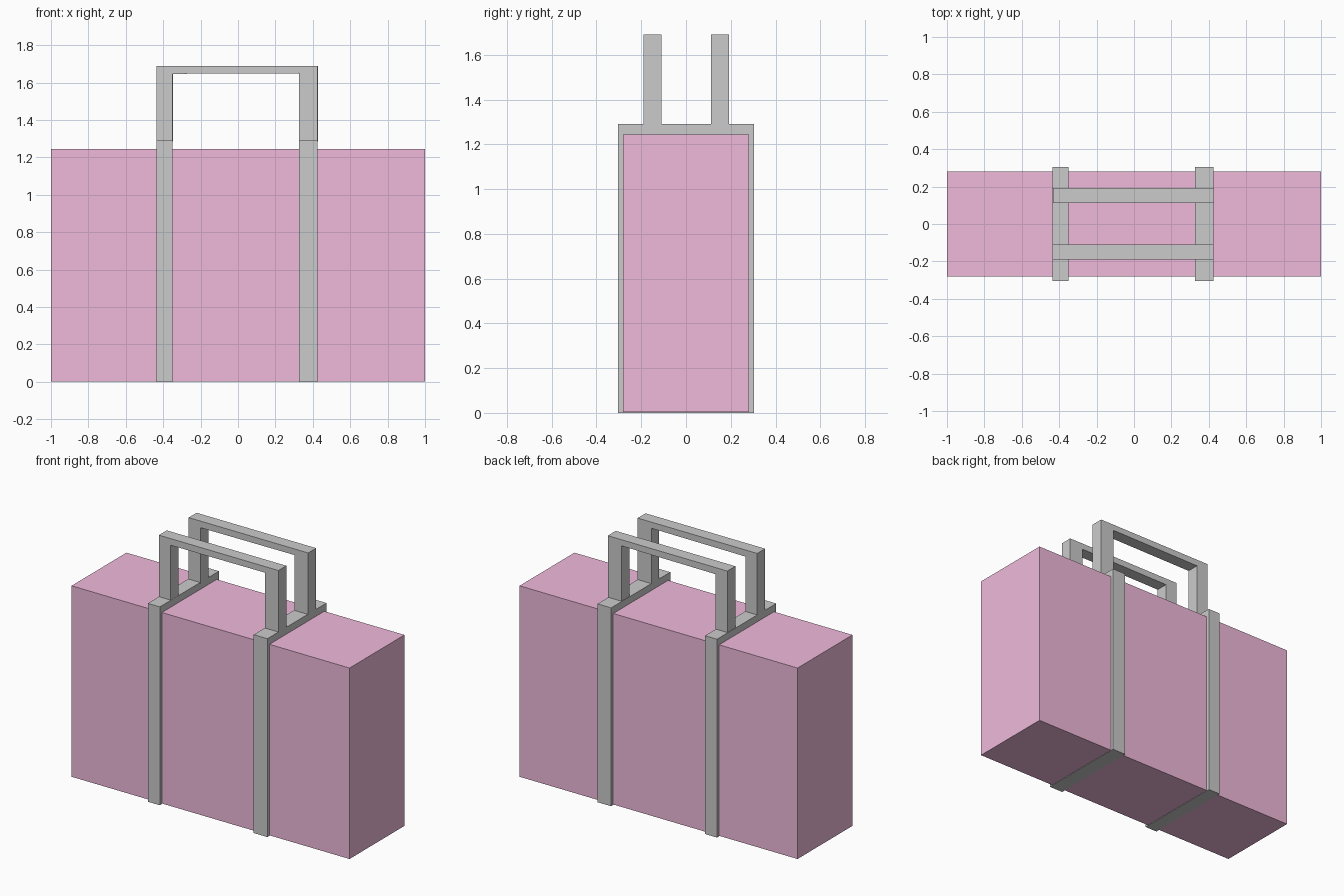
import bpy, bmesh

if "Cube" in bpy.data.objects:
    bpy.data.objects.remove(bpy.data.objects["Cube"])

pink = bpy.data.materials.new("pink_fabric")
pink.diffuse_color = (0.87, 0.49, 0.71, 1)
pink.use_nodes = True
pink.node_tree.nodes["Principled BSDF"].inputs["Base Color"].default_value = pink.diffuse_color


def prism(name, profile, y0, y1):
    """Extrude an x-z outline from y0 to y1."""
    bm = bmesh.new()
    face = bm.faces.new([bm.verts.new((x, y0, z)) for x, z in profile])
    ext = bmesh.ops.extrude_face_region(bm, geom=[face])
    verts = [g for g in ext["geom"] if isinstance(g, bmesh.types.BMVert)]
    bmesh.ops.translate(bm, vec=(0, y1 - y0, 0), verts=verts)
    bmesh.ops.recalc_face_normals(bm, faces=bm.faces)
    mesh = bpy.data.meshes.new(name)
    bm.to_mesh(mesh)
    bm.free()
    obj = bpy.data.objects.new(name, mesh)
    bpy.context.collection.objects.link(obj)
    return obj


def rect(x0, x1, z0, z1):
    return [(x0, z0), (x1, z0), (x1, z1), (x0, z1)]


# Bag body, a hair above the straps that wrap under it
body = prism("bag_body", rect(-1, 1, 0.003, 1.245), -0.282, 0.282)
body.data.materials.append(pink)

# Straps wrapping the body
for name, x0, x1 in (("left_strap", -0.436, -0.35), ("right_strap", 0.326, 0.424)):
    prism(name, rect(x0, x1, 0, 1.29), -0.304, 0.304)

# Arch-shaped handles standing on the straps
for name, dx, y0, y1 in (("front_handle", 0, -0.19, -0.109),
                         ("back_handle", 0.003, 0.111, 0.193)):
    a, b, c, d = (x + dx for x in (-0.436, -0.351, 0.326, 0.424))
    prism(name, [(a, 1.285), (b, 1.285), (b, 1.647), (c, 1.65), (c, 1.285),
                 (d, 1.285), (d, 1.69), (a, 1.69)], y0, y1)
